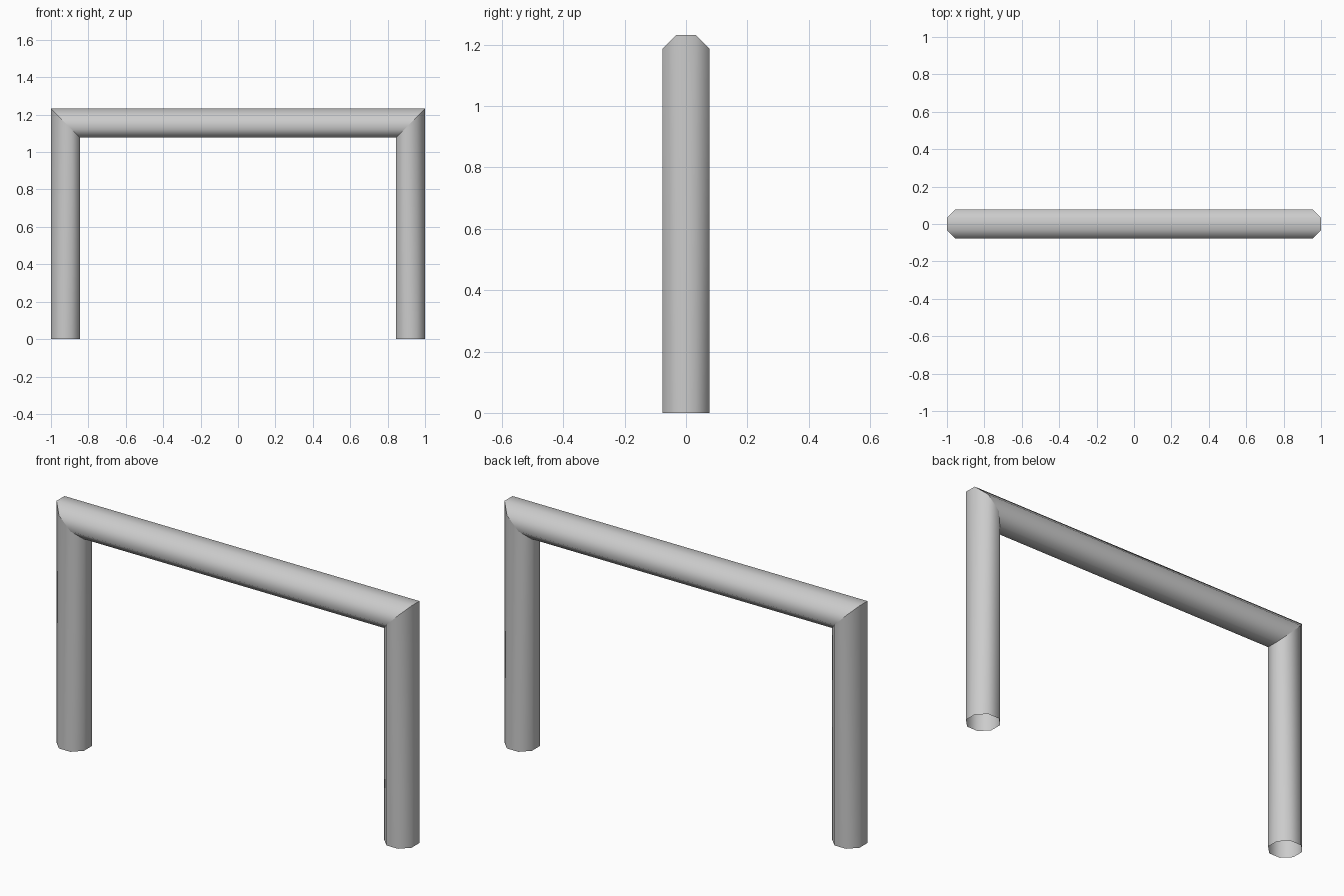
import bpy, bmesh
from math import cos, sin, radians

if "Cube" in bpy.data.objects:
    bpy.data.objects.remove(bpy.data.objects["Cube"])

A = 0.077                        # half width across the flats
R = A / cos(radians(22.5))       # octagon corner radius
H = 1.232                        # overall height
CX, CZ = 1 - A, H - A            # centre lines of legs and bar

# Octagon section with flats facing the axes
SECTION = [(R * cos(radians(22.5 + 45 * i)), R * sin(radians(22.5 + 45 * i)))
           for i in range(8)]


def tube(name, ring_a, ring_b):
    """Open smooth tube joining two rings of points."""
    bm = bmesh.new()
    a = [bm.verts.new(p) for p in ring_a]
    b = [bm.verts.new(p) for p in ring_b]
    for i in range(8):
        j = (i + 1) % 8
        bm.faces.new((a[i], a[j], b[j], b[i])).smooth = True
    bmesh.ops.recalc_face_normals(bm, faces=bm.faces)
    # make sure the open tube's normals point outwards
    f = bm.faces[:][0]
    centre = sum((v.co for v in bm.verts), f.normal * 0) / 16
    if f.normal.dot(f.calc_center_median() - centre) < 0:
        bmesh.ops.reverse_faces(bm, faces=bm.faces)
    mesh = bpy.data.meshes.new(name)
    bm.to_mesh(mesh)
    bm.free()
    obj = bpy.data.objects.new(name, mesh)
    bpy.context.collection.objects.link(obj)
    return obj


def mitre(side):
    """Ring cut at 45 degrees where a leg meets the bar."""
    return [(side * (CX + u), v, CZ + u) for u, v in SECTION]


# Upright legs, open at the floor
for side, label in ((-1, "left"), (1, "right")):
    floor = [(side * (CX + u), v, 0) for u, v in SECTION]
    tube(label + "_leg", floor, mitre(side))

# Horizontal bar between the two mitres
tube("crossbar", mitre(-1), mitre(1))
